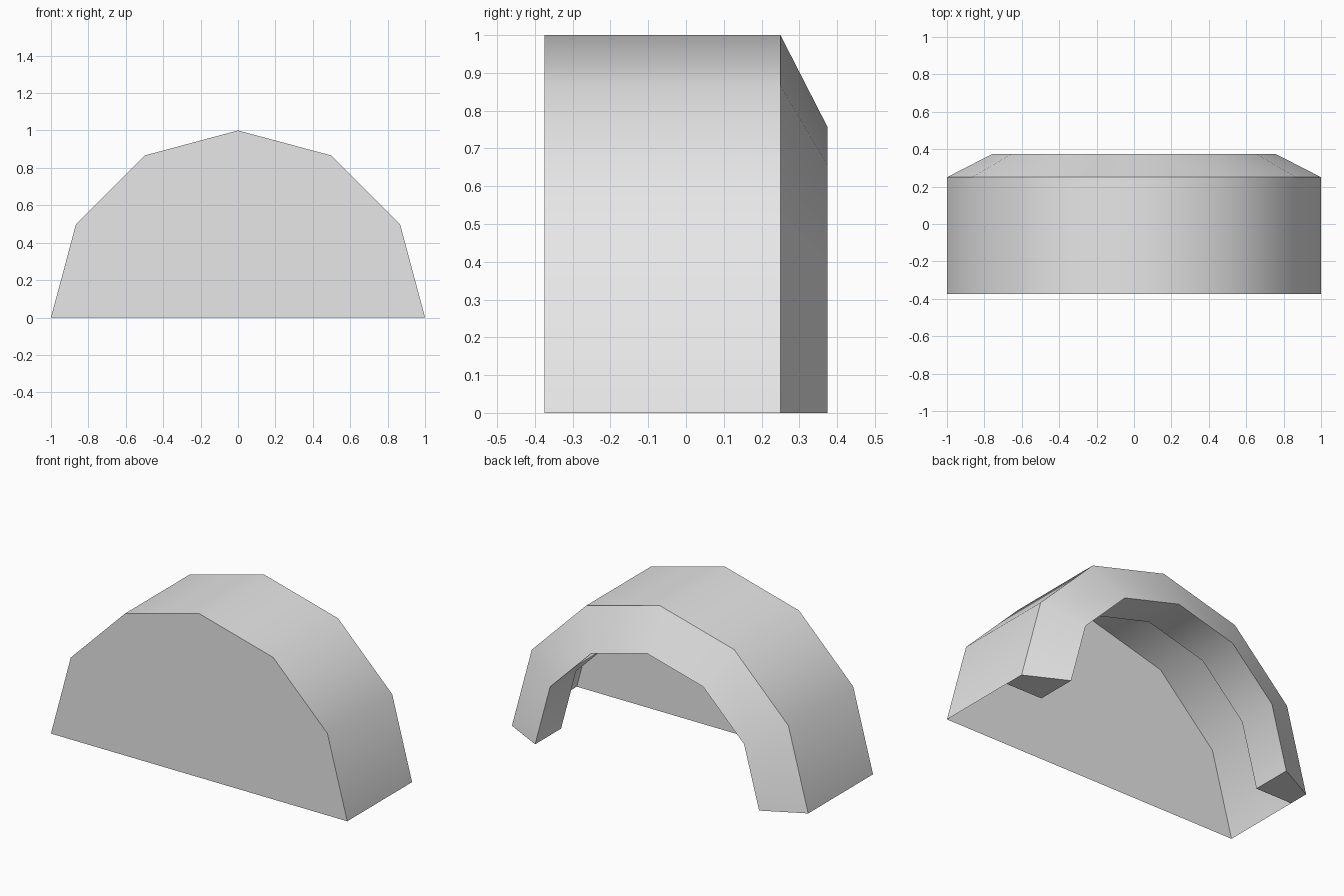
import bpy, bmesh, math

cube = bpy.data.objects.get("Cube")
if cube:
    bpy.data.objects.remove(cube, do_unlink=True)

SEGMENTS = 6
OUTER, INNER = 1.0, 0.756
FRONT, LIP, BEVEL, BACK = -0.375, 0.125, 0.25, 0.375

grey = bpy.data.materials.new("light grey")
grey.use_nodes = True
grey.diffuse_color = (0.8, 0.8, 0.8, 1)
grey.node_tree.nodes["Principled BSDF"].inputs["Base Color"].default_value = (0.8, 0.8, 0.8, 1)


def arch(name, profile, closed):
    """Sweep a (radius, y) profile over a half circle; cap as ring or disc."""
    bm = bmesh.new()
    rows = []
    for i in range(SEGMENTS + 1):
        a = math.pi * i / SEGMENTS
        rows.append([bm.verts.new((r * math.cos(a), y, r * math.sin(a))) for r, y in profile])
    n = len(profile)
    for a, b in zip(rows, rows[1:]):
        for j in range(n if closed else n - 1):
            k = (j + 1) % n
            bm.faces.new((a[j], b[j], b[k], a[k]))
    if closed:
        # flat feet at both ends
        bm.faces.new(rows[0])
        bm.faces.new(rows[-1][::-1])
    else:
        # flat panel across the front
        bm.faces.new([row[0] for row in rows][::-1])
    bm.normal_update()
    # make the outer surface face outward
    if bm.faces[:][0].normal.x < 0:
        bmesh.ops.reverse_faces(bm, faces=bm.faces[:])
    mesh = bpy.data.meshes.new(name)
    bm.to_mesh(mesh)
    bm.free()
    mesh.materials.append(grey)
    obj = bpy.data.objects.new(name, mesh)
    bpy.context.collection.objects.link(obj)
    bpy.ops.object.select_all(action='DESELECT')
    obj.select_set(True)
    bpy.context.view_layer.objects.active = obj
    bpy.ops.object.shade_smooth_by_angle(angle=math.radians(35))
    return obj


# Thin outer shell with the front panel
arch("arch_shell", [(OUTER, FRONT), (OUTER, LIP)], closed=False)

# Solid bevelled lip around the open back
arch("arch_lip", [(OUTER, LIP), (OUTER, BEVEL), (INNER, BACK), (INNER, LIP)], closed=True)
